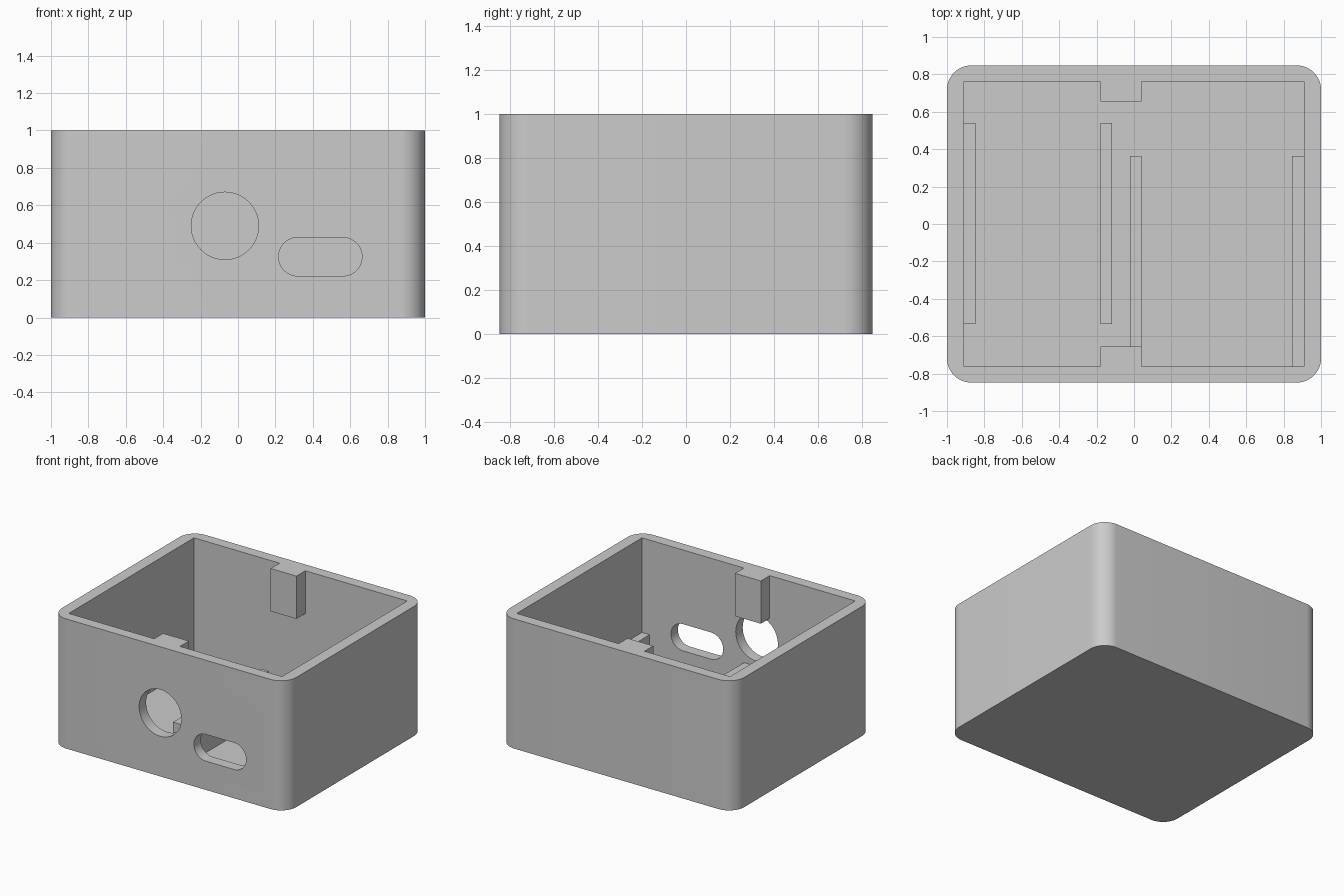
import bpy
import bmesh
import math
from mathutils import Vector

if "Cube" in bpy.data.objects:
    bpy.data.objects.remove(bpy.data.objects["Cube"], do_unlink=True)

HALF_X, HALF_Y, HEIGHT = 1.0, 0.848, 1.0
IN_X, IN_Y, FLOOR = 0.91, 0.763, 0.06
CORNER = 0.13
RAIL_TOP = 0.27

grey = bpy.data.materials.new("light grey plastic")
grey.use_nodes = True
grey.diffuse_color = (0.6, 0.6, 0.6, 1)
grey.node_tree.nodes["Principled BSDF"].inputs["Base Color"].default_value = (0.6, 0.6, 0.6, 1)


def prism(name, points, direction):
    """Extrude a flat outline along a direction."""
    bm = bmesh.new()
    face = bm.faces.new([bm.verts.new(p) for p in points])
    out = bmesh.ops.extrude_face_region(bm, geom=[face])
    moved = [v for v in out["geom"] if isinstance(v, bmesh.types.BMVert)]
    bmesh.ops.translate(bm, verts=moved, vec=Vector(direction))
    bmesh.ops.recalc_face_normals(bm, faces=bm.faces)
    mesh = bpy.data.meshes.new(name)
    bm.to_mesh(mesh)
    bm.free()
    mesh.materials.append(grey)
    obj = bpy.data.objects.new(name, mesh)
    bpy.context.collection.objects.link(obj)
    return obj


def box(name, x0, x1, y0, y1, z0, z1):
    outline = [(x0, y0, z0), (x1, y0, z0), (x1, y1, z0), (x0, y1, z0)]
    return prism(name, outline, (0, 0, z1 - z0))


def rounded(half_w, half_h, radius, steps):
    """Outline of a rectangle with rounded corners, as 2D points."""
    points = []
    for i, (sx, sy) in enumerate([(1, 1), (-1, 1), (-1, -1), (1, -1)]):
        for k in range(steps + 1):
            a = (i + k / steps) * math.pi / 2
            p = (sx * (half_w - radius) + radius * math.cos(a),
                 sy * (half_h - radius) + radius * math.sin(a))
            if not points or math.dist(p, points[-1]) > 1e-5:
                points.append(p)
    if math.dist(points[0], points[-1]) < 1e-5:
        points.pop()
    return points


def wall_cutter(name, cx, cz, half_w, half_h, radius):
    outline = [(cx + u, -1, cz + v) for u, v in rounded(half_w, half_h, radius, 16)]
    return prism(name, outline, (0, 0.4, 0))


# Open case with rounded upright corners
case = prism("case", [(x, y, 0) for x, y in rounded(HALF_X, HALF_Y, CORNER, 12)], (0, 0, HEIGHT))

# Cavity, round port and long port
cutters = [
    box("cavity_cutter", -IN_X, IN_X, -IN_Y, IN_Y, FLOOR, HEIGHT + 0.2),
    wall_cutter("round_port_cutter", -0.07, 0.49, 0.18, 0.18, 0.18),
    wall_cutter("long_port_cutter", 0.44, 0.325, 0.223, 0.103, 0.1029),
]
bpy.context.view_layer.objects.active = case
for cutter in cutters:
    cutter.hide_render = True
    mod = case.modifiers.new("cut", 'BOOLEAN')
    mod.operation = 'DIFFERENCE'
    mod.solver = 'EXACT'
    mod.object = cutter
    bpy.ops.object.modifier_apply(modifier=mod.name)
    bpy.data.objects.remove(cutter, do_unlink=True)

bpy.ops.object.select_all(action='DESELECT')
case.select_set(True)
bpy.ops.object.shade_smooth_by_angle(angle=math.radians(30))

# Lid blocks hanging from the rim at front and back
box("front_lid_block", -0.18, 0.04, -IN_Y, -0.655, 0.67, HEIGHT)
box("back_lid_block", -0.18, 0.04, 0.655, IN_Y, 0.67, HEIGHT)

# Support rails standing on the floor
for name, x0, x1, y0, y1 in [
    ("right_outer_rail", -IN_X, -0.848, -0.535, 0.54),
    ("right_inner_rail", -0.18, -0.118, -0.535, 0.54),
    ("left_inner_rail", -0.022, 0.04, -IN_Y, 0.363),
    ("left_outer_rail", 0.845, IN_X, -IN_Y, 0.363),
]:
    box(name, x0, x1, y0, y1, FLOOR, RAIL_TOP)
